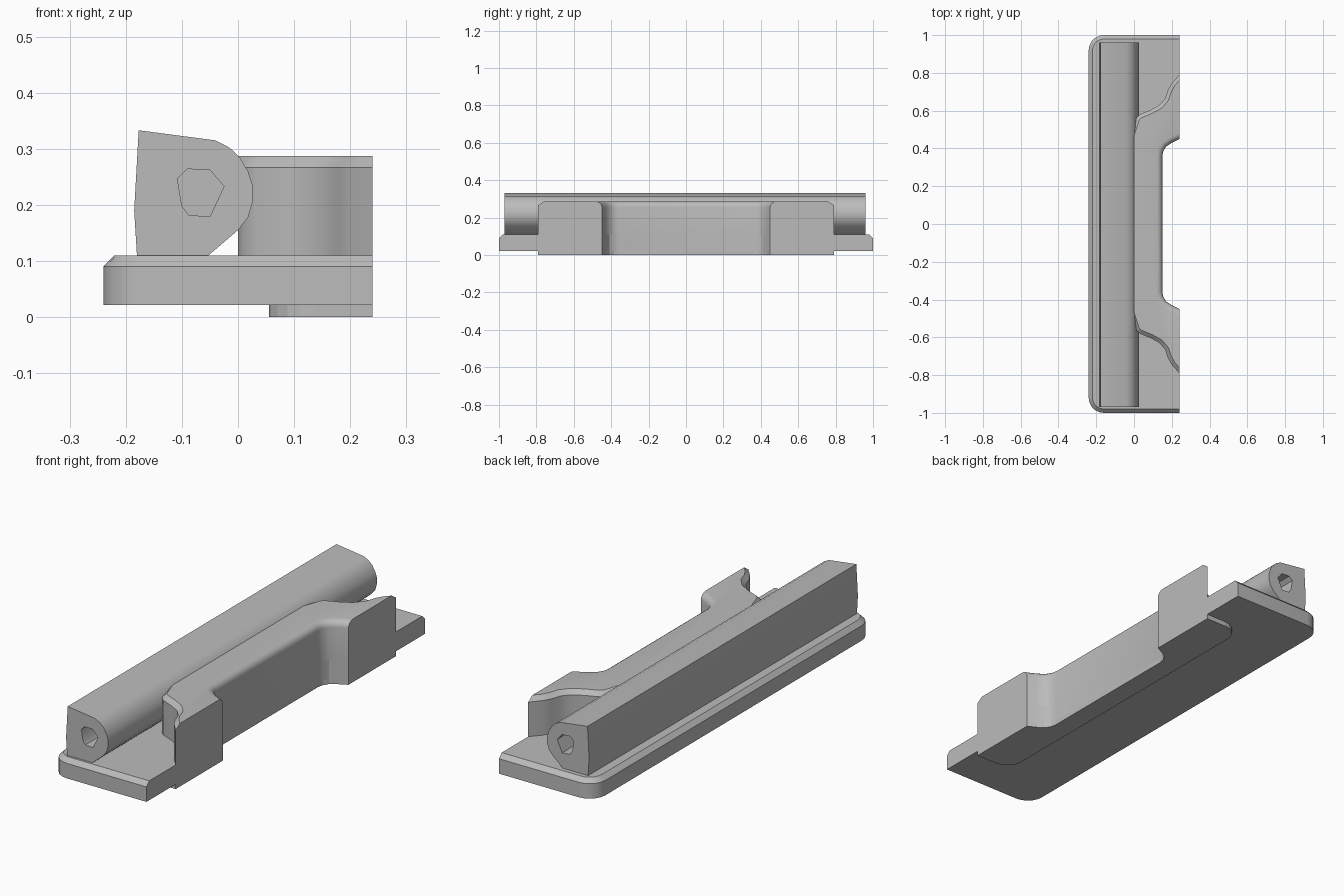
import bpy, bmesh, math

cube = bpy.data.objects.get("Cube")
if cube:
    bpy.data.objects.remove(cube, do_unlink=True)

grey = bpy.data.materials.new("plain_grey")
grey.use_nodes = True
colour = (0.5, 0.5, 0.5, 1)
grey.diffuse_color = colour
grey.node_tree.nodes["Principled BSDF"].inputs["Base Color"].default_value = colour


def prism(name, outline, low, high, axis="z", bevels=()):
    """Extrude an outline along z, or an (x, z) outline along y, then bevel chosen top edges."""
    def place(a, b, h):
        return (a, b, h) if axis == "z" else (a, h, b)
    bm = bmesh.new()
    face = bm.faces.new([bm.verts.new(place(a, b, low)) for a, b in outline])
    ext = bmesh.ops.extrude_face_region(bm, geom=[face])
    for v in ext["geom"]:
        if isinstance(v, bmesh.types.BMVert):
            v.co = place(v.co.x, v.co.y if axis == "z" else v.co.z, high)
    bmesh.ops.recalc_face_normals(bm, faces=bm.faces)
    for rule, width, segments in bevels:
        edges = [e for e in bm.edges
                 if all(abs(v.co.z - high) < 1e-4 for v in e.verts)
                 and rule((e.verts[0].co + e.verts[1].co) / 2)]
        bmesh.ops.bevel(bm, geom=edges, offset=width, segments=segments,
                        profile=0.5, affect="EDGES", clamp_overlap=False)
    bmesh.ops.recalc_face_normals(bm, faces=bm.faces)
    mesh = bpy.data.meshes.new(name)
    bm.to_mesh(mesh)
    bm.free()
    mesh.materials.append(grey)
    obj = bpy.data.objects.new(name, mesh)
    bpy.context.collection.objects.link(obj)
    return obj


def smooth(obj, angle):
    bpy.ops.object.select_all(action="DESELECT")
    obj.select_set(True)
    bpy.context.view_layer.objects.active = obj
    bpy.ops.object.shade_smooth_by_angle(angle=math.radians(angle))


def mirror_y(points):
    """Continue a half outline with its reflection across y = 0."""
    return points + [(x, -y) for x, y in reversed(points)]


def corner(cx, cy, r, start, steps=5):
    angles = [math.radians(start + 90 * i / steps) for i in range(steps + 1)]
    return [(cx + r * math.cos(a), cy + r * math.sin(a)) for a in angles]


EDGE = 0.24
notch = [(0.15, 0.36), (0.155, 0.385), (0.17, 0.41), (0.2, 0.43), (EDGE, 0.45)]


def in_notch(p):
    return p.x > 0.14 and abs(p.y) < 0.448


# Base plate, rounded at its two outer corners and chamfered on three sides
plate_half = notch + [(EDGE, 1.0)] + corner(-0.16, 0.92, 0.08, 90)
base_plate = prism("base_plate", mirror_y(plate_half), 0.022, 0.11,
                   bevels=[(lambda p: not in_notch(p) and p.x < EDGE - 0.001, 0.02, 1)])
smooth(base_plate, 25)

# Shallow tab below the plate
tab_half = notch + [(EDGE, 0.79), (0.16, 0.79)] + corner(0.135, 0.71, 0.08, 90)
prism("lower_tab", mirror_y(tab_half), 0, 0.022)

# Upright block with wavy shoulders and a rounded notch
wave = [(EDGE, 0.79), (0.2, 0.745), (0.18, 0.71), (0.165, 0.665), (0.135, 0.63),
        (0.09, 0.605), (0.03, 0.58), (0.01, 0.56), (0, 0.53)]
block = prism("upright_block", mirror_y(notch + wave), 0.11, 0.287, bevels=[
    (in_notch, 0.03, 4),
    (lambda p: abs(p.y) > 0.53 and p.x < EDGE - 0.001, 0.02, 1)])
smooth(block, 30)

# Long bar with a flat back and a rounded inner side
bar_profile = [(-0.18, 0.108), (-0.185, 0.19), (-0.177, 0.333), (-0.04, 0.315),
               (-0.015, 0.302), (0.003, 0.285), (0.018, 0.26), (0.026, 0.235),
               (0.026, 0.205), (0.018, 0.178), (0.0, 0.155), (-0.055, 0.108)]
bar = prism("long_bar", bar_profile, -0.97, 0.96, axis="y")

# Blind socket in each end of the bar
socket = [(-0.108, 0.247), (-0.09, 0.264), (-0.05, 0.262), (-0.025, 0.233),
          (-0.05, 0.179), (-0.088, 0.182), (-0.1, 0.198)]
for name, low, high in (("front_socket", -1.1, -0.85), ("back_socket", 0.84, 1.1)):
    cutter = prism(name, socket, low, high, axis="y")
    cutter.hide_render = True
    cut = bar.modifiers.new(name, "BOOLEAN")
    cut.operation = "DIFFERENCE"
    cut.solver = "EXACT"
    cut.object = cutter
    bpy.context.view_layer.objects.active = bar
    bpy.ops.object.modifier_apply(modifier=name)
    bpy.data.objects.remove(cutter, do_unlink=True)
smooth(bar, 32)
